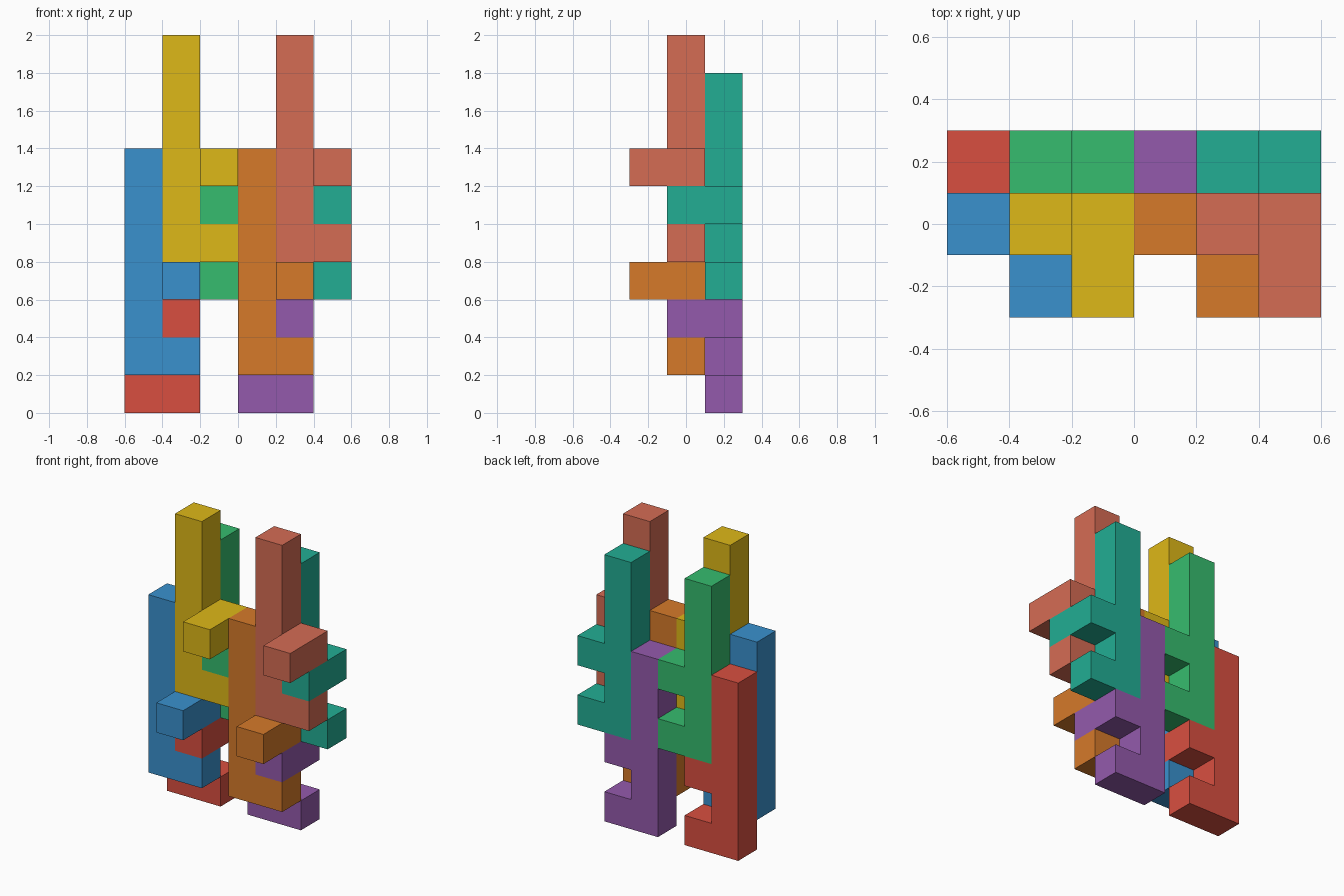
import bpy, bmesh
from mathutils import Vector

if "Cube" in bpy.data.objects:
    bpy.data.objects.remove(bpy.data.objects["Cube"])

U = 0.2  # edge of one unit cube

# Cells of the repeated piece: six-high bar, two prongs, one prong tip turned forward
CELLS = {(0, 0, k) for k in range(6)} | {(1, 0, 0), (1, 0, 2), (1, -1, 2)}


def piece_mesh(name):
    """Closed skin around the cells, with coplanar faces merged."""
    bm = bmesh.new()
    for cell in CELLS:
        for axis in range(3):
            for side in (0, 1):
                step = [0, 0, 0]
                step[axis] = 2 * side - 1
                if tuple(c + s for c, s in zip(cell, step)) in CELLS:
                    continue
                corners = []
                for a, b in ((0, 0), (1, 0), (1, 1), (0, 1)):
                    p = Vector(cell)
                    p[axis] += side
                    p[(axis + 1) % 3] += a
                    p[(axis + 2) % 3] += b
                    corners.append(bm.verts.new(p * U))
                if not side:
                    corners.reverse()
                bm.faces.new(corners)
    bmesh.ops.remove_doubles(bm, verts=bm.verts[:], dist=1e-4)
    bmesh.ops.dissolve_limit(bm, angle_limit=0.01, verts=bm.verts[:], edges=bm.edges[:])
    mesh = bpy.data.meshes.new(name)
    bm.to_mesh(mesh)
    bm.free()
    return mesh


def linear(c):
    c /= 255
    return c / 12.92 if c <= 0.04045 else ((c + 0.055) / 1.055) ** 2.4


# name, grid position of the bar's lowest cell, colour
PIECES = [
    ("red_piece", (0, 2, 0), (217, 79, 64)),
    ("blue_piece", (0, 1, 1), (58, 145, 206)),
    ("green_piece", (1, 2, 3), (54, 188, 110)),
    ("yellow_piece", (1, 1, 4), (222, 184, 24)),
    ("purple_piece", (3, 2, 0), (148, 90, 172)),
    ("orange_piece", (3, 1, 1), (214, 122, 42)),
    ("teal_piece", (4, 2, 3), (34, 174, 148)),
    ("salmon_piece", (4, 1, 4), (213, 108, 84)),
]

for name, pos, rgb in PIECES:
    obj = bpy.data.objects.new(name, piece_mesh(name))
    obj.location = Vector(pos) * U + Vector((-0.6, -0.3, 0))
    mat = bpy.data.materials.new(name + "_colour")
    mat.diffuse_color = (*map(linear, rgb), 1)
    mat.use_nodes = True
    mat.node_tree.nodes["Principled BSDF"].inputs["Base Color"].default_value = mat.diffuse_color
    obj.data.materials.append(mat)
    bpy.context.collection.objects.link(obj)
